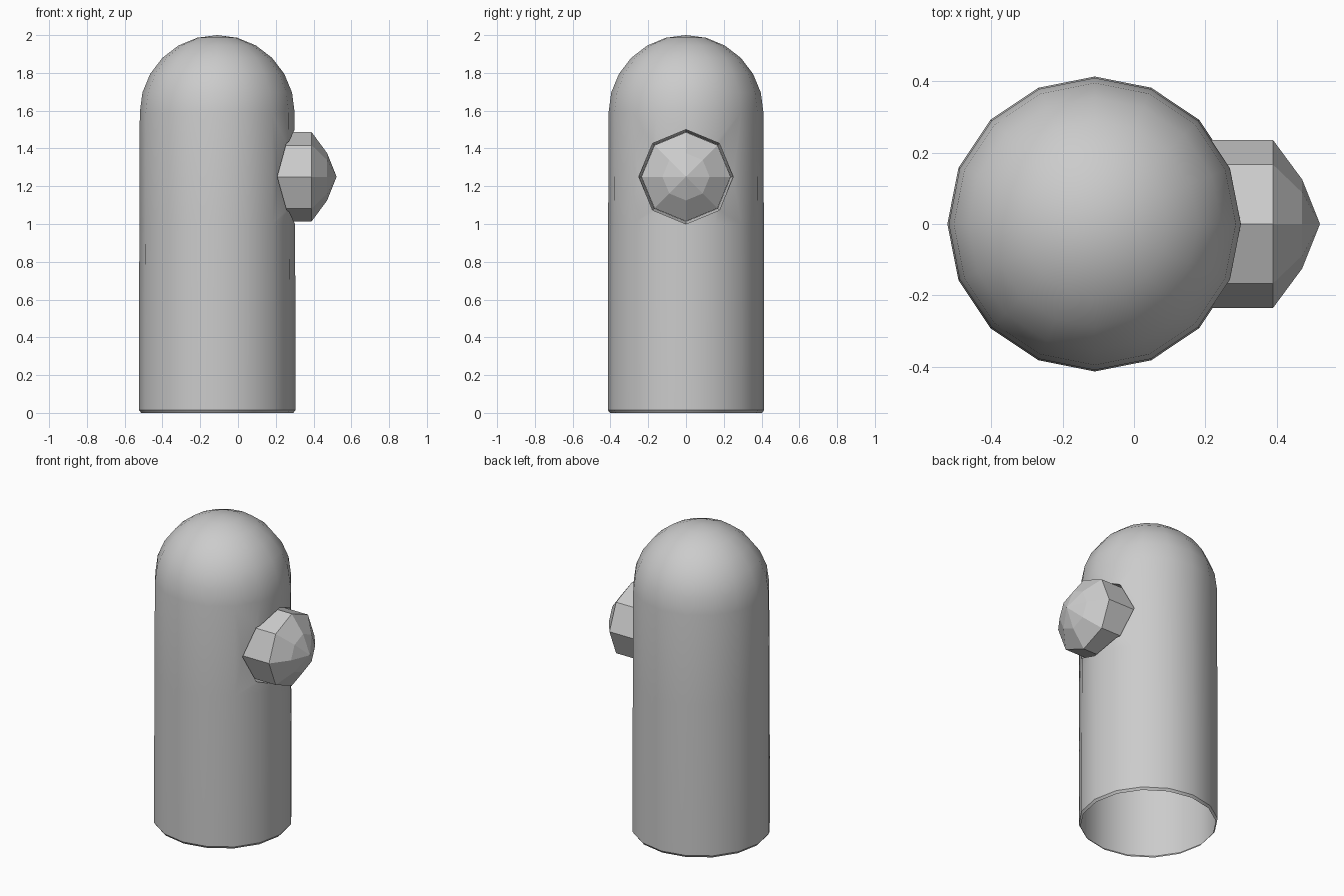
import bpy, bmesh
from math import sin, cos, pi, radians
from mathutils import Matrix

if "Cube" in bpy.data.objects:
    bpy.data.objects.remove(bpy.data.objects["Cube"])


def lathe(name, profile, sides, matrix, cap=False):
    """Revolve (radius, height) points around local z; radius 0 makes a pole."""
    bm = bmesh.new()
    rings = []
    for r, h in profile:
        if r == 0:
            rings.append([bm.verts.new((0, 0, h))])
        else:
            rings.append([bm.verts.new((r * cos(2 * pi * i / sides),
                                        r * sin(2 * pi * i / sides), h))
                          for i in range(sides)])
    for a, b in zip(rings, rings[1:]):
        for i in range(sides):
            j = (i + 1) % sides
            if len(b) == 1:
                bm.faces.new((a[i], a[j], b[0]))
            else:
                bm.faces.new((a[i], a[j], b[j], b[i]))
    if cap:
        for ring in (rings[0], rings[-1]):
            if len(ring) > 1:
                bm.faces.new(ring)
    bmesh.ops.recalc_face_normals(bm, faces=bm.faces)
    bm.transform(matrix)
    mesh = bpy.data.meshes.new(name)
    bm.to_mesh(mesh)
    bm.free()
    obj = bpy.data.objects.new(name, mesh)
    bpy.context.collection.objects.link(obj)
    return obj


# Round-topped body: slightly tapered sides, bevelled foot, spherical dome
dome = [(0.41 * cos(radians(a)), 1.59 + 0.41 * sin(radians(a))) for a in range(0, 90, 15)]
profile = [(0.403, 0), (0.414, 0.015), (0.414, 0.5), (0.412, 1.0)] + dome + [(0, 2.0)]
body = lathe("body", profile, 16, Matrix.Translation((-0.11, 0, 0)), cap=True)

# Eight-sided opening with a narrow inward lip
along_x = Matrix.Translation((0, 0, 1.25)) @ Matrix.Rotation(pi / 2, 4, 'Y')
cutter = lathe("opening_cutter", [(0.237, 0.165), (0.25, 0.2), (0.25, 0.7)], 8, along_x, cap=True)
cutter.hide_render = True
cut = body.modifiers.new("opening", 'BOOLEAN')
cut.operation = 'DIFFERENCE'
cut.solver = 'EXACT'
cut.object = cutter
graph = bpy.context.evaluated_depsgraph_get()
cut_mesh = bpy.data.meshes.new_from_object(body.evaluated_get(graph))
body.modifiers.clear()
body.data = cut_mesh
bpy.data.objects.remove(cutter)

# Open the underside and the back of the opening so the body is a shell
bm = bmesh.new()
bm.from_mesh(cut_mesh)
remove = [f for f in bm.faces
          if all(v.co.z < 0.001 for v in f.verts)
          or all(abs(v.co.x - 0.165) < 0.001 and abs(v.co.z - 1.25) < 0.3 for v in f.verts)
          and f.normal.x > 0.9]
bmesh.ops.delete(bm, geom=remove, context='FACES')
bm.to_mesh(cut_mesh)
bm.free()

bpy.context.view_layer.objects.active = body
body.select_set(True)
bpy.ops.object.shade_smooth_by_angle(angle=radians(35))

# Faceted eight-sided lens with a shallow domed front
lathe("lens", [(0.236, 0.165), (0.236, 0.39), (0.125, 0.472), (0, 0.522)], 8, along_x)
